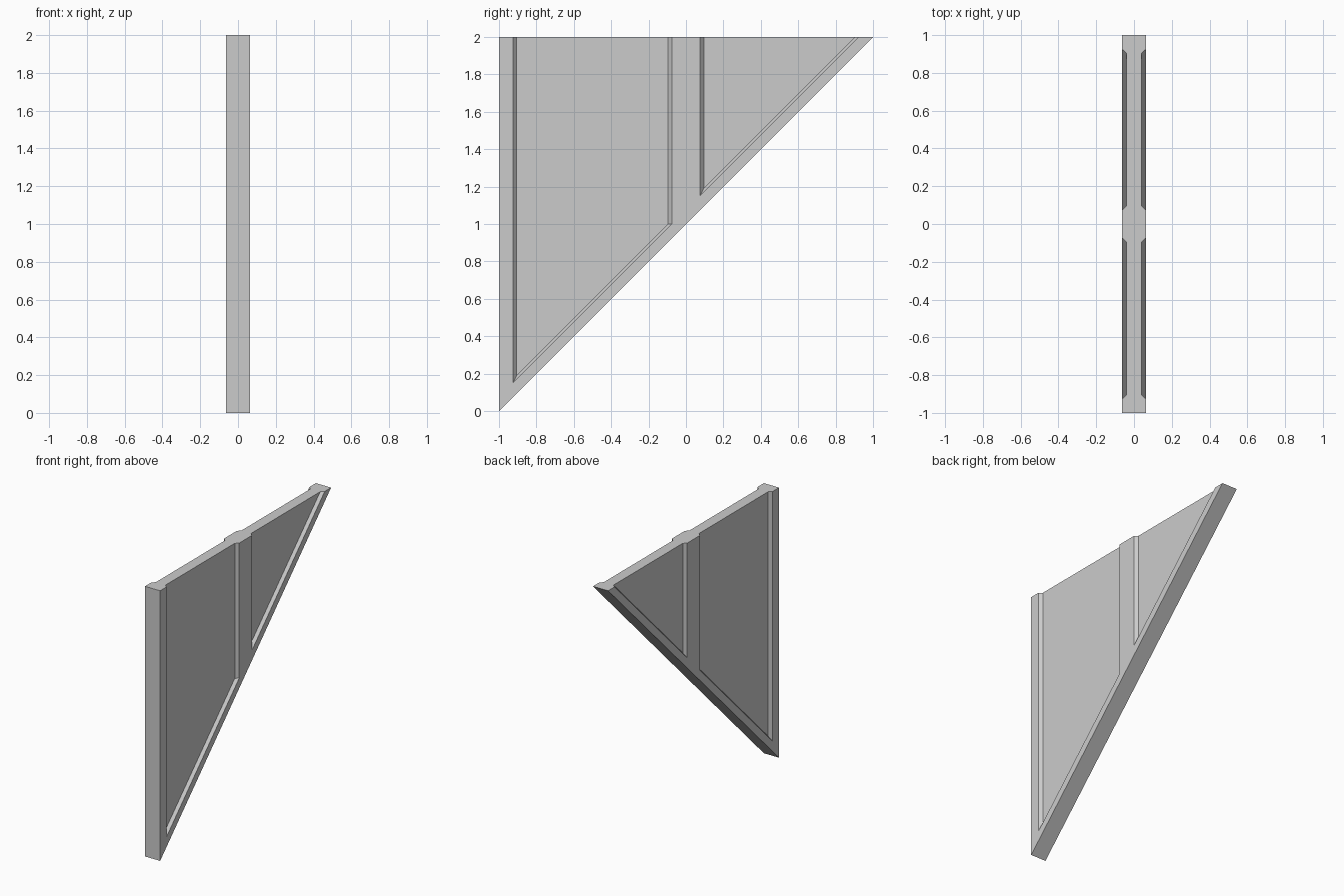
import bpy, bmesh

if "Cube" in bpy.data.objects:
    bpy.data.objects.remove(bpy.data.objects["Cube"])

HALF, CORE = 0.0625, 0.04    # half thickness of the frame and of the recessed panel
BEVEL = 0.02                 # width of the sloped recess border
RIM = 0.075                  # frame width, measured along y


def add_loft(bm, loop_a, loop_b):
    """Closed solid between two loops with equal point counts."""
    a = [bm.verts.new(p) for p in loop_a]
    b = [bm.verts.new(p) for p in loop_b]
    bm.faces.new(a)
    bm.faces.new(b[::-1])
    n = len(a)
    for i in range(n):
        j = (i + 1) % n
        bm.faces.new((a[j], a[i], b[i], b[j]))


def make_object(name, bm):
    bmesh.ops.recalc_face_normals(bm, faces=bm.faces)
    mesh = bpy.data.meshes.new(name)
    bm.to_mesh(mesh)
    bm.free()
    obj = bpy.data.objects.new(name, mesh)
    bpy.context.collection.objects.link(obj)
    return obj


def recess_loop(x, y0, y1, inset, top=2.2):
    """Recess outline: vertical sides, diagonal bottom, open past the top."""
    diag = 1 + RIM + inset
    left = y0 + RIM + inset
    right = min(y1 - RIM - inset, top - diag) if y1 < 1 else top - diag
    pts = [(left, left + diag), (right, right + diag), (left, top)]
    if y1 < 1:
        pts.insert(2, (right, top))
    return [(x, y, z) for y, z in pts]


# Triangular wall slab
bm = bmesh.new()
tri = [(-1, 0), (1, 2), (-1, 2)]
add_loft(bm, [(-HALF, y, z) for y, z in tri], [(HALF, y, z) for y, z in tri])
wall = make_object("triangular_wall_panel", bm)

# Two tapered recesses on each side
bm = bmesh.new()
outer = 2 * HALF - CORE
for side in (-1, 1):
    for y0, y1 in ((-1, 0), (0, 1)):
        add_loft(bm, recess_loop(side * CORE, y0, y1, BEVEL),
                 recess_loop(side * outer, y0, y1, -BEVEL))
cutter = make_object("recess_cutter", bm)
cutter.hide_render = True

mod = wall.modifiers.new("recesses", 'BOOLEAN')
mod.operation = 'DIFFERENCE'
mod.solver = 'EXACT'
mod.object = cutter
bpy.context.view_layer.objects.active = wall
wall.select_set(True)
bpy.ops.object.modifier_apply(modifier=mod.name)
bpy.data.objects.remove(cutter)
